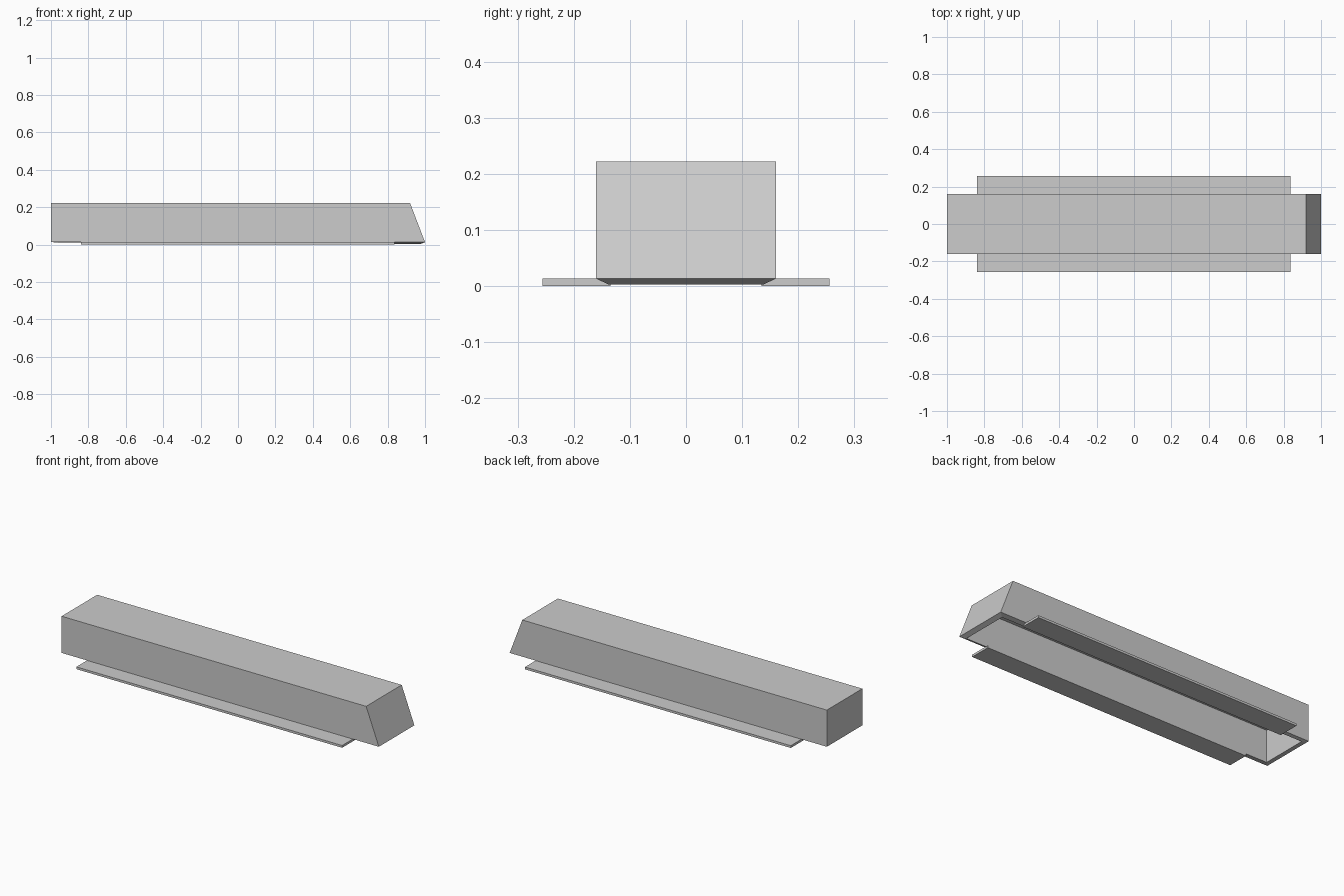
import bpy
import bmesh

cube = bpy.data.objects.get("Cube")
if cube:
    bpy.data.objects.remove(cube, do_unlink=True)

GREY = (0.604, 0.604, 0.604, 1.0)
grey = bpy.data.materials.new("light grey")
grey.use_nodes = True
grey.diffuse_color = GREY
grey.node_tree.nodes["Principled BSDF"].inputs["Base Color"].default_value = GREY

BASE, TOP = 0.013, 0.222      # underside and top of the cover
HALF_WIDTH, WALL = 0.16, 0.025


def add_object(name, bm):
    bmesh.ops.recalc_face_normals(bm, faces=bm.faces)
    mesh = bpy.data.meshes.new(name)
    bm.to_mesh(mesh)
    bm.free()
    mesh.materials.append(grey)
    obj = bpy.data.objects.new(name, mesh)
    bpy.context.collection.objects.link(obj)
    return obj


def extrude_profile(bm, profile, half_width):
    """Extrude an x-z outline across y."""
    face = bm.faces.new([bm.verts.new((x, -half_width, z)) for x, z in profile])
    new = bmesh.ops.extrude_face_region(bm, geom=[face])["geom"]
    verts = [v for v in new if isinstance(v, bmesh.types.BMVert)]
    bmesh.ops.translate(bm, verts=verts, vec=(0, 2 * half_width, 0))


# Cover: long box with one raked end, hollow and open underneath
bm = bmesh.new()
extrude_profile(bm, [(-1, BASE), (1, BASE), (0.92, TOP), (-1, TOP)], HALF_WIDTH)
bm.normal_update()
bottom = min(bm.faces, key=lambda f: f.calc_center_median().z)
bmesh.ops.delete(bm, geom=[bottom], context='FACES_ONLY')
cover = add_object("cover", bm)

# Wall thickness, inward, with the rim kept flat on the base plane
shell = cover.modifiers.new("wall thickness", 'SOLIDIFY')
shell.thickness = WALL
shell.offset = -1
shell.use_even_offset = True

# Mounting flanges: thin strips under both long walls
for side, label in ((-1, "front"), (1, "back")):
    bm = bmesh.new()
    bmesh.ops.create_cube(bm, size=1)
    bmesh.ops.scale(bm, verts=bm.verts, vec=(1.676, 0.121, BASE))
    bmesh.ops.translate(bm, verts=bm.verts, vec=(-0.002, side * 0.1955, BASE / 2))
    add_object(label + "_flange", bm)
